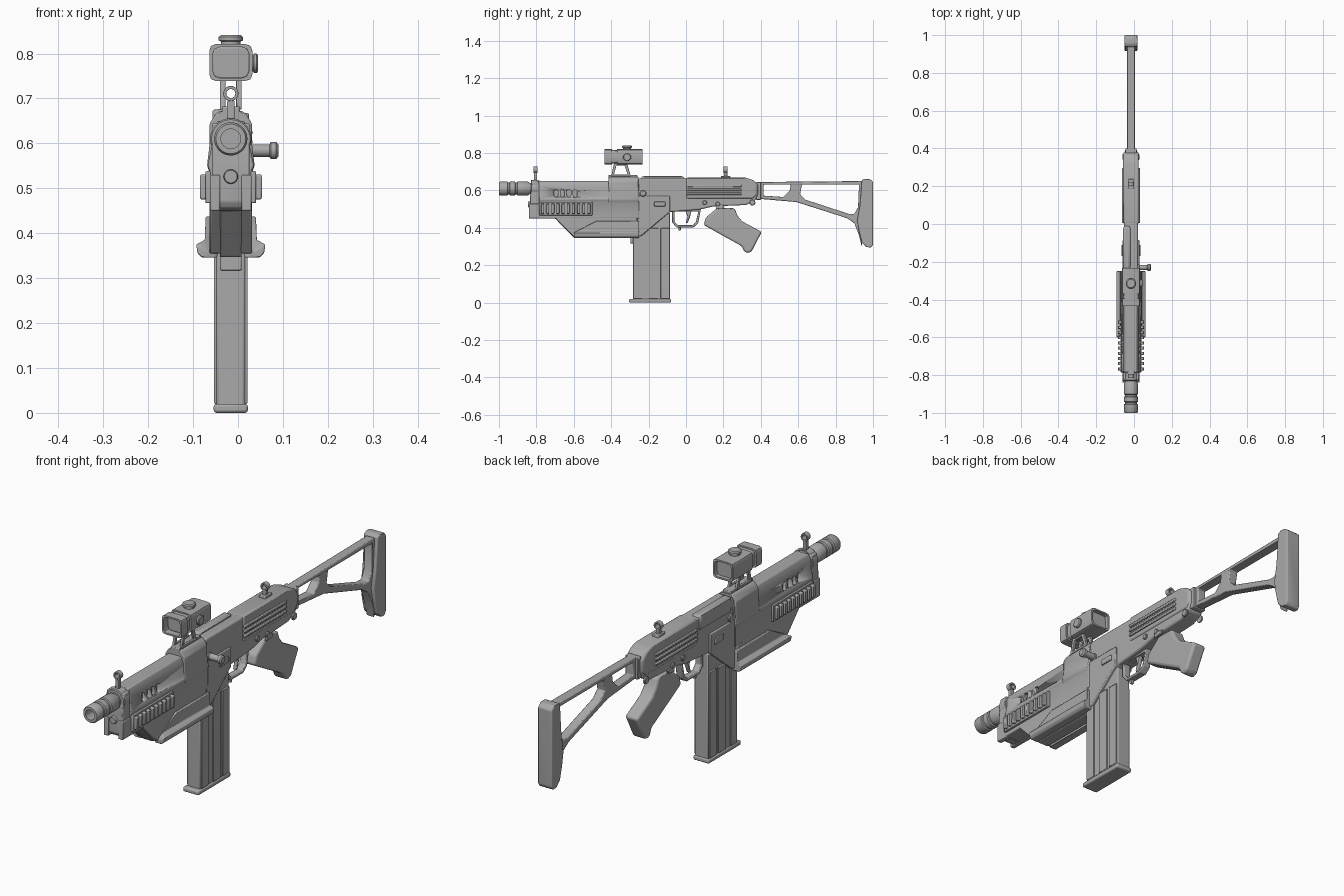
import bpy, bmesh, math
from mathutils import Matrix, Vector

if "Cube" in bpy.data.objects:
    bpy.data.objects.remove(bpy.data.objects["Cube"])

CX = -0.016  # centre plane of the body
grey = bpy.data.materials.new("gunmetal grey")
grey.diffuse_color = (0.4, 0.4, 0.4, 1)
grey.use_nodes = True
grey.node_tree.nodes["Principled BSDF"].inputs["Base Color"].default_value = grey.diffuse_color


def finish(name, me, bevel=0.0, segs=2):
    ob = bpy.data.objects.new(name, me)
    bpy.context.collection.objects.link(ob)
    me.materials.clear()
    me.materials.append(grey)
    if bevel:
        m = ob.modifiers.new("Bevel", 'BEVEL')
        m.width, m.segments, m.limit_method = bevel, segs, 'ANGLE'
        m.angle_limit = math.radians(28)
    bpy.ops.object.select_all(action='DESELECT')
    ob.select_set(True)
    bpy.context.view_layer.objects.active = ob
    bpy.ops.object.shade_smooth_by_angle(angle=math.radians(35))
    return ob


def extrude(name, loops, mat, half, bevel, segs=2):
    """Filled outline (later loops are holes), extruded both ways."""
    cu = bpy.data.curves.new(name, 'CURVE')
    cu.dimensions, cu.fill_mode, cu.extrude = '2D', 'BOTH', half
    for pts in loops:
        s = cu.splines.new('POLY')
        s.points.add(len(pts) - 1)
        for p, q in zip(s.points, pts):
            p.co = (q[0], q[1], 0, 1)
        s.use_cyclic_u = True
    tmp = bpy.data.objects.new(name, cu)
    me = bpy.data.meshes.new_from_object(tmp)
    bpy.data.objects.remove(tmp)
    bm = bmesh.new()
    bm.from_mesh(me)
    bmesh.ops.remove_doubles(bm, verts=bm.verts, dist=1e-5)
    bmesh.ops.recalc_face_normals(bm, faces=bm.faces)
    bm.transform(mat)
    bm.to_mesh(me)
    bm.free()
    return finish(name, me, bevel, segs)


def plate(name, loops, half, x=CX, bevel=0.004, segs=2):
    """Side outline in (y, z), thickness along x."""
    rot = Matrix(((0, 0, 1, x), (1, 0, 0, 0), (0, 1, 0, 0), (0, 0, 0, 1)))
    return extrude(name, loops, rot, half, bevel, segs)


def section(name, loops, y0, y1, bevel=0.004, segs=2):
    """Cross-section in (x offset, z), run along y."""
    mat = Matrix.Translation((CX, (y0 + y1) / 2, 0)) @ Matrix.Rotation(math.pi / 2, 4, 'X')
    return extrude(name, loops, mat, (y1 - y0) / 2, bevel, segs)


def mirror(pts):
    return pts + [(-x, z) for x, z in reversed(pts)]


def rect(a0, a1, b0, b1):
    return [(a0, b0), (a1, b0), (a1, b1), (a0, b1)]


def box(name, x0, x1, y0, y1, z0, z1, bevel=0.003):
    return plate(name, [rect(y0, y1, z0, z1)], (x1 - x0) / 2, (x0 + x1) / 2, bevel)


def circle(y, z, r, n=20, sz=1.0):
    return [(y + r * math.cos(i * math.tau / n), z + r * sz * math.sin(i * math.tau / n)) for i in range(n)]


def lathe(name, prof, origin, axis, n=32):
    """Spin a (radius, distance) profile around an axis."""
    bm = bmesh.new()
    vs = [bm.verts.new((r, 0, d)) for r, d in prof]
    es = [bm.edges.new(p) for p in zip(vs, vs[1:])]
    bmesh.ops.spin(bm, geom=vs + es, axis=(0, 0, 1), cent=(0, 0, 0), angle=math.tau, steps=n)
    bmesh.ops.remove_doubles(bm, verts=bm.verts, dist=1e-5)
    bmesh.ops.recalc_face_normals(bm, faces=bm.faces)
    bm.transform(Matrix.Translation(origin) @ Vector(axis).to_track_quat('Z', 'Y').to_matrix().to_4x4())
    me = bpy.data.meshes.new(name)
    bm.to_mesh(me)
    bm.free()
    return finish(name, me)


# Barrel with stepped muzzle and bore
lathe("barrel", [(0, .08), (.022, .08), (.022, 0), (.033, 0), (.037, .006), (.037, .045), (.032, .048), (.032, .056),
                 (.037, .059), (.037, .085), (.032, .088), (.032, .096), (.037, .099), (.037, .155), (.030, .165),
                 (.030, .5), (0, .5)], (CX, -1, .61), (0, 1, 0))

# Handguard with slanted vent slots
guard = section("handguard", [mirror([(.03, .65), (.042, .625), (.042, .595), (.052, .55), (.047, .54), (.047, .45)])],
                -.785, -.25)
slots = []
for i in range(4):
    y = -.695 + i * .034
    cut = plate("slot_cutter", [[(y - .011, .575), (y - .005, .565), (y + .008, .565), (y + .011, .575),
                                 (y + .011, .597), (y + .005, .603), (y - .008, .603), (y - .011, .597)]], .1, bevel=0)
    cut.hide_render = True
    cut.hide_set(True)
    m = guard.modifiers.new("Slot", 'BOOLEAN')
    m.operation, m.object, m.solver = 'DIFFERENCE', cut, 'EXACT'
box("handguard_core", CX - .032, CX + .032, -.72, -.55, .53, .63, 0)
plate("front_cap", [[(-.835, .47), (-.825, .455), (-.785, .45), (-.785, .645), (-.825, .645), (-.835, .56)]], .042)
for s in (-1, 1):
    box("front_prong", CX + s * .035 - .011, CX + s * .035 + .011, -.84, -.78, .45, .53)
lathe("gas_plug", [(0, 0), (.014, 0), (.016, .003), (.016, .03), (0, .03)], (CX, -.845, .526), (0, 1, 0))
lathe("barrel_collar", [(.03, 0), (.043, 0), (.046, .004), (.046, .04), (.03, .04)], (CX, -.83, .61), (0, 1, 0))

# Ribbed side panels
for s in (-1, 1):
    xs = sorted((CX + s * .044, CX + s * .056))
    box("rib_panel", *xs, -.785, -.50, .467, .538)
    for i in range(10):
        y = -.767 + i * .0275
        xr = sorted((CX + s * .05, CX + s * .069))
        box("rib", *xr, y - .008, y + .008, .475, .531, .004)

# Foregrip core, flared wings and centre bar
plate("foregrip", [[(-.70, .455), (-.605, .355), (-.26, .355), (-.26, .455)]], .047)
for s in (-1, 1):
    wing = section("foregrip_wing", [[(s * x, z) for x, z in (
        (.03, .437), (.056, .437), (.058, .385), (.077, .375), (.074, .355), (.065, .346), (.03, .346))]],
        -.60, -.25, .003)
    for v in wing.data.vertices:  # slanted front end
        if v.co.y < -.5:
            v.co.y += max(0, v.co.z - .375) * 1.9
plate("centre_bar", [[(-.78, .50), (-.78, .45), (-.70, .45), (-.60, .347), (-.28, .347), (-.28, .50)]], .024)
box("magazine_catch", CX - .024, CX + .024, -.297, -.275, .317, .40)

# Receiver with sloped magazine well
plate("receiver", [[(-.26, .65), (-.26, .357), (-.235, .357), (-.085, .485), (.07, .497), (.15, .515),
                    (.32, .522), (.37, .545), (.385, .58), (.385, .63), (.36, .655), (.32, .667), (-.25, .667)]],
      .037, bevel=.009, segs=3)
plate("magazine_well", [[(-.27, .57), (-.27, .357), (-.24, .357), (-.085, .485), (-.085, .57)]], .044)
section("front_housing", [mirror([(.026, .672), (.034, .665), (.047, .645), (.047, .60), (.053, .55), (.045, .53)])],
        -.415, -.255)
box("top_rail", CX - .02, CX + .02, -.415, -.26, .66, .682)
box("bolt_cover", CX - .041, CX - .003, -.24, -.01, .61, .676, .012)
plate("rear_cover", [[(0, .555), (.36, .555), (.383, .58), (.383, .63), (.355, .656), (.32, .668), (0, .668)]],
      .041, bevel=.01, segs=3)
for s in (-1, 1):
    for z in (.582, .603, .624):
        box("vent_bar", CX + s * .043 - .005, CX + s * .043 + .005, .005, .297, z - .006, z + .006)
    for y, z, r in ((-.232, .583, .018), (.10, .535, .012), (.17, .527, .012), (.355, .535, .016)):
        lathe("pin", [(0, 0), (r, 0), (r, .006), (r - .003, .009), (0, .009)], (CX + s * .036, y, z), (s, 0, 0), 16)
    plate("selector", [[(.16, .50), (.20, .505), (.21, .52), (.165, .525)]], .005, CX + s * .038, .002)
    box("side_latch", CX + s * .045 - .005, CX + s * .045 + .005, -.17, -.11, .515, .54)

# Charging handle
lathe("charging_handle", [(0, 0), (.014, 0), (.014, .065), (.019, .068), (.019, .08), (.013, .085), (0, .085)],
      (.005, -.23, .584), (1, 0, 0), 20)

# Magazine
box("magazine", CX - .032, CX + .032, -.283, -.085, .01, .48, .006)
for s in (-1, 1):
    for y0, y1 in ((-.278, -.235), (-.20, -.15), (-.135, -.09)):
        box("magazine_rib", CX + s * .032 - .005, CX + s * .032 + .005, y0, y1, .02, .40)
box("magazine_base", CX - .038, CX + .038, -.305, -.08, 0, .02, .006)

# Trigger and guard
plate("trigger_guard", [[(-.075, .50), (-.075, .43), (-.05, .402), (.04, .402), (.065, .425), (.08, .50)],
                        [(-.062, .488), (-.062, .435), (-.044, .414), (.034, .414), (.053, .432), (.066, .488)]],
      .016, bevel=.003)
plate("trigger", [[(-.005, .50), (.03, .50), (.022, .46), (.008, .425), (-.002, .425), (.008, .46)]], .008)
box("guard_catch", CX - .008, CX + .008, -.04, -.028, .385, .405)

# Pistol grip
plate("grip", [[(.095, .415), (.105, .455), (.17, .508), (.26, .505), (.275, .465), (.30, .435), (.405, .378),
                (.35, .272), (.325, .264), (.308, .28), (.298, .302)]], .031, bevel=.013, segs=3)

# Skeleton stock and butt
plate("stock", [[(.38, .645), (.94, .65), (.94, .30), (.925, .36), (.90, .425), (.86, .452), (.59, .538), (.38, .556)],
                [(.415, .632), (.56, .632), (.555, .60), (.52, .565), (.415, .572)],
                [(.62, .632), (.925, .632), (.92, .51), (.90, .475), (.87, .475), (.64, .55), (.61, .58)]],
      .02, bevel=.006)
plate("butt_pad", [[(.94, .655), (.955, .662), (.985, .66), (1, .645), (1, .31), (.99, .295), (.965, .297),
                    (.94, .32), (.925, .38), (.915, .44), (.93, .52)]], .034, bevel=.012, segs=3)
box("stock_hinge", CX - .03, CX + .03, .375, .40, .55, .645)

# Optic tube, lens, knobs and legs
def tube(h, w, zc=.78, c=.015):
    return mirror([(w - c, zc + h), (w - .004, zc + h - .004), (w, zc + h - c),
                   (w, zc - h + c), (w - .004, zc - h + .004), (w - c, zc - h)])

section("optic_hood", [tube(.041, .048), tube(.034, .040)], -.435, -.395)
section("optic_neck", [tube(.035, .041)], -.405, -.36)
section("optic_body", [tube(.041, .048), tube(.034, .040)], -.37, -.232)
section("optic_lens", [tube(.035, .041)], -.38, -.25, 0)
knob = [(0, 0), (.022, 0), (.022, .008), (.027, .010), (.027, .018), (.022, .022), (0, .022)]
lathe("top_knob", knob, (CX, -.315, .819), (0, 0, 1))
lathe("side_knob", [(r * .8, d * .75) for r, d in knob], (CX + .044, -.315, .778), (1, 0, 0))
for s in (-1, 1):
    plate("optic_leg", [[(-.40, .675), (-.385, .745), (-.315, .745), (-.295, .675)],
                        [(-.385, .685), (-.372, .733), (-.328, .733), (-.312, .685)]], .006, CX + s * .018, .002)

# Ring sights, front and rear
for name, y, z0 in (("front_sight", -.805, .63), ("rear_sight", .212, .655)):
    section(name + "_ring", [circle(0, .711, .017), circle(0, .711, .010)], y - .011, y + .011, .002)
    box(name + "_post", CX - .008, CX + .008, y - .009, y + .009, z0, .697)
    box(name + "_foot", CX - .016, CX + .016, y - .025, y + .025, z0, z0 + .022)
